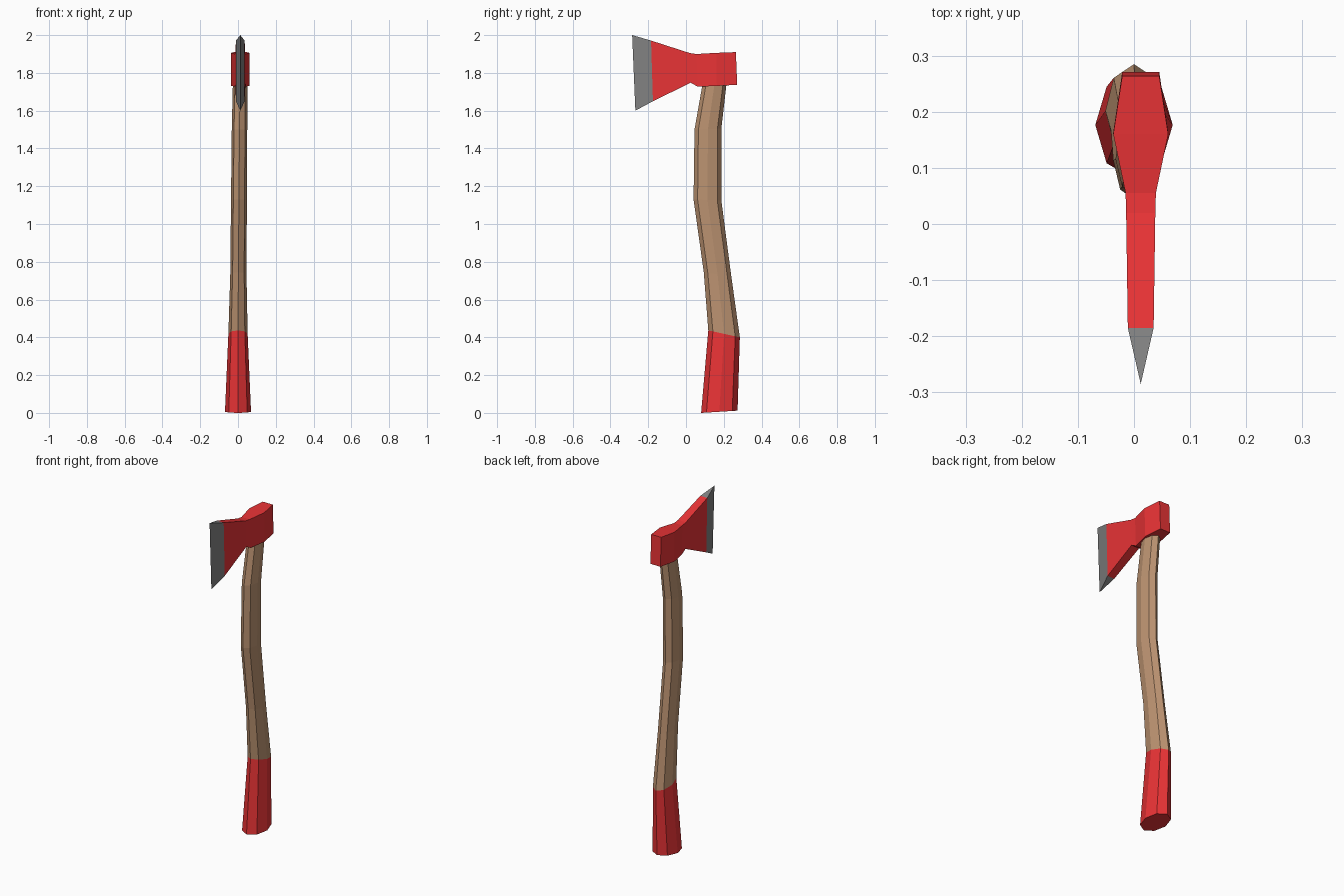
import bpy, bmesh, math

if "Cube" in bpy.data.objects:
    bpy.data.objects.remove(bpy.data.objects["Cube"])


def material(name, rgb):
    m = bpy.data.materials.new(name)
    m.diffuse_color = (*rgb, 1)
    m.use_nodes = True
    m.node_tree.nodes["Principled BSDF"].inputs["Base Color"].default_value = m.diffuse_color
    return m


red = material("red_paint", (0.81, 0.033, 0.036))
wood = material("wood", (0.50, 0.29, 0.165))
steel = material("steel", (0.22, 0.22, 0.22))


def loft(name, rings, mat):
    """Bridge equal-length rings of points and cap both ends."""
    bm = bmesh.new()
    loops = [[bm.verts.new(p) for p in ring] for ring in rings]
    n = len(loops[0])
    for a, b in zip(loops, loops[1:]):
        for i in range(n):
            j = (i + 1) % n
            bm.faces.new((a[i], a[j], b[j], b[i]))
    bm.faces.new(loops[0])
    bm.faces.new(loops[-1])
    # collapse the pinched cutting edge
    bmesh.ops.remove_doubles(bm, verts=bm.verts, dist=0.0005)
    bmesh.ops.dissolve_degenerate(bm, edges=bm.edges, dist=0.0005)
    bmesh.ops.recalc_face_normals(bm, faces=bm.faces)
    mesh = bpy.data.meshes.new(name)
    bm.to_mesh(mesh)
    bm.free()
    mesh.materials.append(mat)
    obj = bpy.data.objects.new(name, mesh)
    bpy.context.collection.objects.link(obj)
    return obj


def oval(cx, half_x, y0, z0, y1, z1):
    """Tilted eight-sided ring from front point (y0, z0) to back point (y1, z1)."""
    ring = []
    for k in range(8):
        a = k * math.pi / 4
        t = 0.5 - 0.5 * math.cos(a)
        ring.append((cx + half_x * math.sin(a), y0 + (y1 - y0) * t, z0 + (z1 - z0) * t))
    return ring


# Handle: centre x, half width, front y/z, back y/z
handle = [oval(*s) for s in (
    (0.000, 0.069, 0.080, 0.000, 0.273, 0.012),
    (0.000, 0.051, 0.118, 0.437, 0.285, 0.400),
    (0.002, 0.043, 0.094, 0.745, 0.240, 0.722),
    (0.005, 0.042, 0.040, 1.130, 0.187, 1.125),
    (0.008, 0.041, 0.045, 1.500, 0.187, 1.505),
    (0.012, 0.038, 0.098, 1.800, 0.220, 1.790),
)]
loft("grip", handle[:2], red)
loft("handle", handle[1:], wood)


def section(half_x, y_top, z_top, y_bottom, z_bottom, cx=0.012):
    """Four-cornered slice through the head."""
    return [(cx - half_x, y_top, z_top), (cx + half_x, y_top, z_top),
            (cx + half_x, y_bottom, z_bottom), (cx - half_x, y_bottom, z_bottom)]


# Head slices from the poll forward to the cutting edge
head = [section(*s) for s in (
    (0.033, 0.264, 1.910, 0.271, 1.737),
    (0.049, 0.160, 1.906, 0.163, 1.731),
    (0.027, 0.055, 1.900, 0.062, 1.727),
    (0.026, 0.020, 1.905, 0.025, 1.748),
    (0.023, -0.185, 1.971, -0.175, 1.650),
    (0.0, -0.285, 2.000, -0.268, 1.600),
)]
loft("axe_head", head[:5], red)
loft("blade_edge", head[4:], steel)
